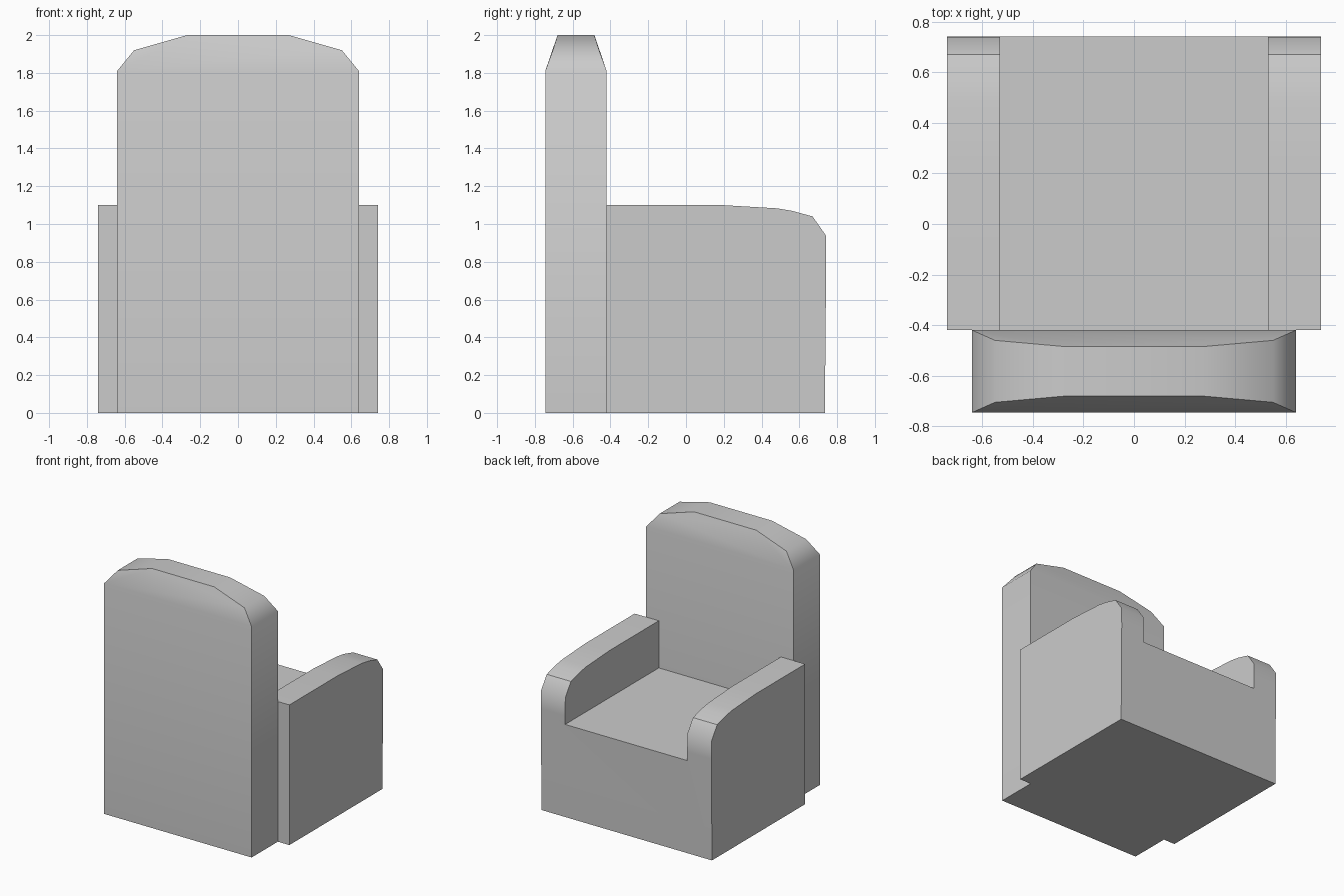
import bpy
import bmesh
from math import radians

if "Cube" in bpy.data.objects:
    bpy.data.objects.remove(bpy.data.objects["Cube"])


def make_object(name, bm):
    bmesh.ops.recalc_face_normals(bm, faces=bm.faces)
    mesh = bpy.data.meshes.new(name)
    bm.to_mesh(mesh)
    bm.free()
    obj = bpy.data.objects.new(name, mesh)
    bpy.context.collection.objects.link(obj)
    return obj


def activate(obj):
    bpy.ops.object.select_all(action='DESELECT')
    obj.select_set(True)
    bpy.context.view_layer.objects.active = obj


def extrude_x(name, profile, half_width):
    """Solid with a (y, z) profile, centred on x = 0."""
    bm = bmesh.new()
    left = [bm.verts.new((-half_width, y, z)) for y, z in profile]
    right = [bm.verts.new((half_width, y, z)) for y, z in profile]
    bm.faces.new(left)
    bm.faces.new(right)
    for i in range(len(profile)):
        j = (i + 1) % len(profile)
        bm.faces.new((left[i], left[j], right[j], right[i]))
    return make_object(name, bm)


# Seat and arms: rounded arm profile across the full width, hollowed for the seat
arm_profile = [(-0.42, 0), (-0.42, 1.10), (0.19, 1.10), (0.48, 1.083), (0.56, 1.07),
               (0.67, 1.04), (0.74, 0.94), (0.742, 0.80), (0.735, 0)]
body = extrude_x("seat_and_arms", arm_profile, 0.74)
cutter = extrude_x("seat_cutter", [(-0.6, 0.73), (-0.6, 1.4), (1.0, 1.4), (1.0, 0.73)], 0.53)
cutter.hide_render = True
cut = body.modifiers.new("seat_opening", 'BOOLEAN')
cut.operation = 'DIFFERENCE'
cut.solver = 'EXACT'
cut.object = cutter
activate(body)
bpy.ops.object.modifier_apply(modifier=cut.name)
bpy.data.objects.remove(cutter)
activate(body)
bpy.ops.object.shade_smooth_by_angle(angle=radians(38))

# Backrest: faceted arch that thins towards its top; each point is (x, z, inset)
half = [(0.64, 0, 0), (0.64, 1.81, 0), (0.55, 1.92, 0.04), (0.27, 2.0, 0.065)]
outline = half + [(-x, z, d) for x, z, d in reversed(half)]
bm = bmesh.new()
rear = [bm.verts.new((x, -0.745 + d, z)) for x, z, d in outline]
front = [bm.verts.new((x, -0.42 - d, z)) for x, z, d in outline]
for side in (rear, front):
    bm.faces.new((side[0], side[1], side[6], side[7]))
    bm.faces.new(side[1:7])
for i in range(8):
    j = (i + 1) % 8
    bm.faces.new((rear[i], rear[j], front[j], front[i]))
backrest = make_object("backrest", bm)
activate(backrest)
bpy.ops.object.shade_smooth_by_angle(angle=radians(42))
